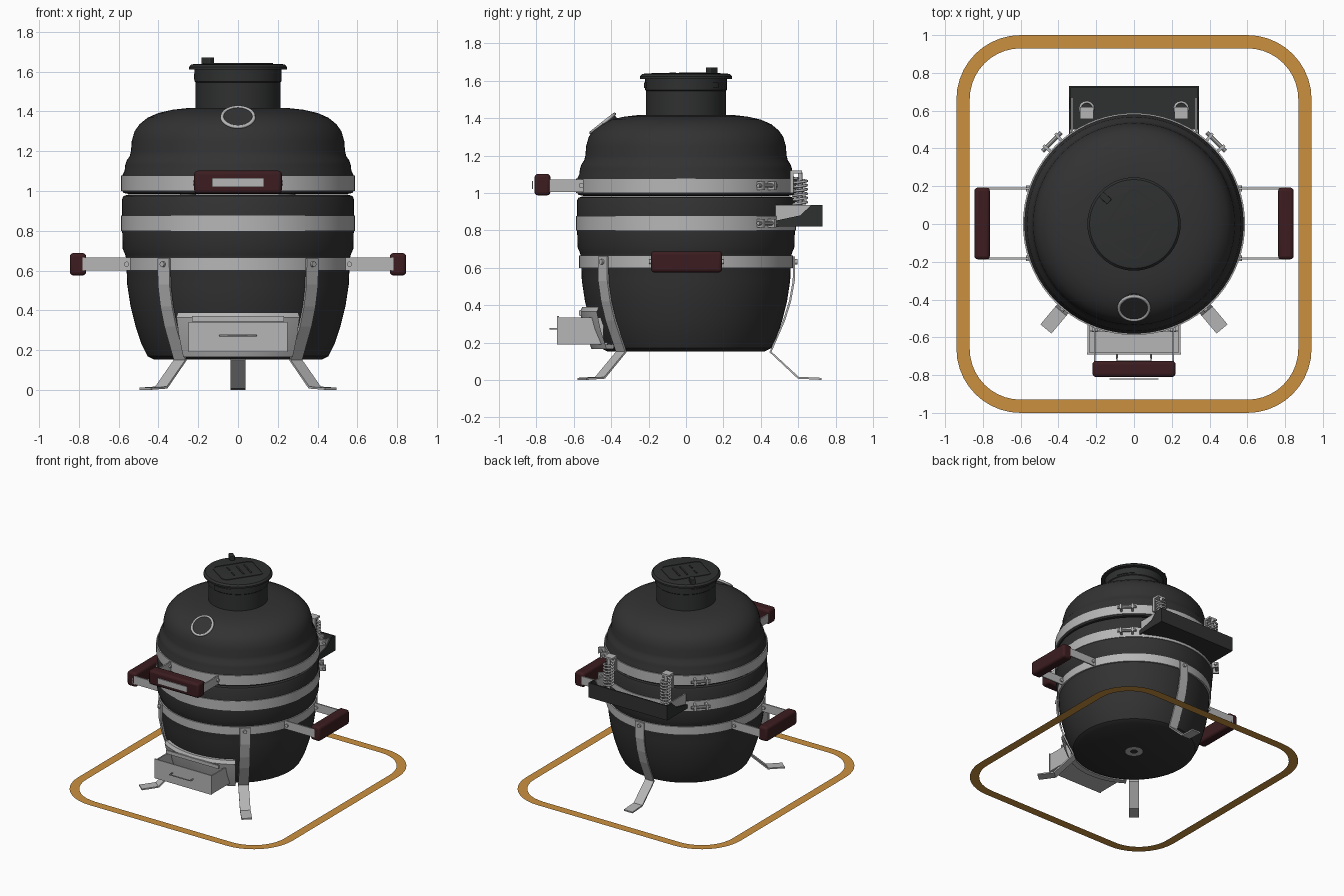
import bpy, bmesh, math
from mathutils import Vector, Matrix

old = bpy.data.objects.get("Cube")
if old:
    bpy.data.objects.remove(old, do_unlink=True)


def material(name, r, g, b):
    m = bpy.data.materials.new(name)
    m.use_nodes = True
    m.diffuse_color = (r, g, b, 1)
    m.node_tree.nodes["Principled BSDF"].inputs["Base Color"].default_value = (r, g, b, 1)
    return m


CERAMIC = material("charcoal ceramic", 0.032, 0.032, 0.032)
IRON = material("dark iron", 0.028, 0.030, 0.029)
STEEL = material("brushed steel", 0.47, 0.47, 0.47)
WOOD = material("dark red wood", 0.045, 0.012, 0.014)
AMBER = material("amber", 0.60, 0.28, 0.05)
smooth = []


def finish(name, bm, mat, rounded=False, turn=0.0):
    bmesh.ops.remove_doubles(bm, verts=bm.verts, dist=0.0001)
    bmesh.ops.recalc_face_normals(bm, faces=bm.faces)
    me = bpy.data.meshes.new(name)
    bm.to_mesh(me)
    bm.free()
    ob = bpy.data.objects.new(name, me)
    bpy.context.collection.objects.link(ob)
    me.materials.append(mat)
    ob.rotation_euler.z = turn
    if rounded:
        smooth.append(ob)
    return ob


def box(name, x, y, z, mat, bevel=0, turn=0.0):
    bm = bmesh.new()
    bmesh.ops.create_cube(bm, size=1)
    for v in bm.verts:
        v.co = Vector([lo + (c + 0.5) * (hi - lo) for c, (lo, hi) in zip(v.co, (x, y, z))])
    ob = finish(name, bm, mat, bevel > 0, turn)
    if bevel:
        mod = ob.modifiers.new("soft edges", "BEVEL")
        mod.width, mod.segments = bevel, 3
    return ob


def lathe(name, profile, mat, start=0.0, sweep=2 * math.pi, steps=72, closed=False):
    """Turn an (r, z) profile about the upright axis."""
    bm = bmesh.new()
    vs = [bm.verts.new((r * math.cos(start), r * math.sin(start), z)) for r, z in profile]
    es = [bm.edges.new(p) for p in zip(vs, vs[1:])]
    if closed:
        es.append(bm.edges.new((vs[-1], vs[0])))
    bmesh.ops.spin(bm, geom=vs + es, cent=(0, 0, 0), axis=(0, 0, 1), angle=sweep, steps=steps)
    return finish(name, bm, mat, True)


def prism(name, outline, x0, x1, mat):
    """Extrude a (y, z) outline along x."""
    bm = bmesh.new()
    f = bm.faces.new([bm.verts.new((x0, y, z)) for y, z in outline])
    new = bmesh.ops.extrude_face_region(bm, geom=[f])["geom"]
    for v in new:
        if isinstance(v, bmesh.types.BMVert):
            v.co.x = x1
    return finish(name, bm, mat)


def cylinder(name, centre, axis, r, depth, mat, sides=16):
    bm = bmesh.new()
    m = Matrix.Translation(centre) @ Vector(axis).to_track_quat("Z", "Y").to_matrix().to_4x4()
    bmesh.ops.create_cone(bm, cap_ends=True, segments=sides, radius1=r, radius2=r, depth=depth, matrix=m)
    return finish(name, bm, mat, True)


def wire(name, pts, r, mat):
    cu = bpy.data.curves.new(name, "CURVE")
    cu.dimensions = "3D"
    cu.bevel_depth, cu.bevel_resolution = r, 2
    cu.use_fill_caps = True
    sp = cu.splines.new("POLY")
    sp.points.add(len(pts) - 1)
    for p, co in zip(sp.points, pts):
        p.co = (*co, 1)
    cu.materials.append(mat)
    ob = bpy.data.objects.new(name, cu)
    bpy.context.collection.objects.link(ob)
    return ob


def rounded_frame(name, w, h, r, border, z, mat):
    """Flat rounded rectangle ring; w and h are half sizes."""
    bm = bmesh.new()
    loops = []
    for inset in (0, border):
        loop = []
        for k, (sx, sy) in enumerate(((1, 1), (-1, 1), (-1, -1), (1, -1))):
            for i in range(11):
                a = math.radians(90 * k + 9 * i)
                loop.append(bm.verts.new((sx * (w - r) + (r - inset) * math.cos(a),
                                          sy * (h - r) + (r - inset) * math.sin(a), z)))
        loops.append(loop)
    outer, inner = loops
    for i in range(len(outer)):
        bm.faces.new((outer[i - 1], outer[i], inner[i], inner[i - 1]))
    return finish(name, bm, mat)


# Ceramic bowl, lid and chimney
lathe("bowl", [(0, .152), (.42, .152), (.455, .17), (.485, .23), (.515, .32), (.54, .42), (.557, .53),
               (.562, .66), (.567, .68), (.58, .71), (.582, .80), (.582, .96), (.575, .975), (.55, .982),
               (0, .982)], CERAMIC)
lathe("lid", [(0, .985), (.55, .985), (.575, .99), (.58, 1.0), (.58, 1.08), (.57, 1.10), (.567, 1.13),
              (.558, 1.155), (.544, 1.175), (.538, 1.20), (.534, 1.25), (.52, 1.30), (.495, 1.335),
              (.455, 1.368), (.40, 1.392), (.33, 1.408), (.25, 1.417), (0, 1.42)], CERAMIC)
lathe("chimney", [(0, 1.40), (.213, 1.40), (.213, 1.545), (.218, 1.55), (.218, 1.615), (0, 1.615)], IRON)
lathe("chimney_cap", [(0, 1.61), (.247, 1.61), (.247, 1.622), (.235, 1.635), (.22, 1.638), (0, 1.638)], IRON)
lathe("bottom_drain", [(.03, .15), (.065, .15)], STEEL)

# Chimney cap vent, knob and latch tabs
vent = rounded_frame("cap_vent_frame", .125, .16, .045, .012, 1.642, IRON)
vent.rotation_euler.z = math.radians(-34)
vent.modifiers.new("thickness", "SOLIDIFY").thickness = .006
for k, s in enumerate((-1, 1)):
    box(f"cap_vent_slot_{k}", (s * .045 - .025, s * .045 + .025), (-.06, -.05), (1.636, 1.643), IRON,
        turn=math.radians(-34))
    box(f"cap_vent_bar_{k}", (-.07, .07), (s * .03 + .04, s * .03 + .052), (1.636, 1.643), IRON,
        turn=math.radians(-34))
box("cap_knob", (.175, .235), (-.018, .018), (1.63, 1.672), IRON, .005, math.radians(138))
for k, deg in enumerate((-105, 15, 135)):
    lathe(f"chimney_latch_{k}", [(.217, 1.56), (.224, 1.56), (.224, 1.59), (.217, 1.59)], IRON,
          math.radians(deg), math.radians(36), 8, True)

# Steel bands with clamp tabs and bolts
for name, r, z0, z1 in (("lower_band", .572, .60, .665), ("middle_band", .588, .80, .876),
                        ("upper_band", .588, 1.0, 1.078)):
    lathe(name, [(r - .02, z0), (r, z0), (r, z1), (r - .02, z1)], STEEL, closed=True)
    if name == "lower_band":
        continue
    mid = (z0 + z1) / 2
    for side, base in (("left", 45), ("right", 135)):
        for d in (-4, 4):
            box(f"{name}_tab_{side}_{d}", (.58, .635), (-.008, .008), (mid - .022, mid + .022), STEEL,
                turn=math.radians(base + d))
        a = math.radians(base)
        cylinder(f"{name}_bolt_{side}", (.615 * math.cos(a), .615 * math.sin(a), mid),
                 (-math.sin(a), math.cos(a), 0), .011, .14, STEEL, 10)

# Bent strap legs
leg_path = [(.578, .66), (.576, .53), (.556, .42), (.525, .32), (.452, .15), (.60, .012), (.725, .006)]
for name, deg in (("left_leg", -50), ("right_leg", -130), ("back_leg", 90)):
    bm = bmesh.new()
    rows = [[bm.verts.new((r, s * .038, z)) for s in (-1, 1)] for r, z in leg_path]
    for p, q in zip(rows, rows[1:]):
        bm.faces.new((p[0], p[1], q[1], q[0]))
    leg = finish(name, bm, STEEL, False, math.radians(deg))
    mod = leg.modifiers.new("thickness", "SOLIDIFY")
    mod.thickness, mod.offset = .011, 0
    a = math.radians(deg)
    d = Vector((math.cos(a), math.sin(a), 0))
    cylinder(name + "_bolt", d * .588 + Vector((0, 0, .632)), d, .014, .016, STEEL)

# Side handles and front handle
for side, s in (("left", 1), ("right", -1)):
    box(f"{side}_handle", sorted((s * .763, s * .845)), (-.187, .193), (.575, .688), WOOD, .018)
    for k, y in enumerate((-.182, .188)):
        box(f"{side}_handle_bracket_{k}", sorted((s * .535, s * .80)), (y - .005, y + .005), (.60, .665), STEEL)
        cylinder(f"{side}_handle_bolt_{k}", (s * .56, y, .632), (0, 1, 0), .013, .03, STEEL)
    box(f"front_handle_bracket_{side}", (s * .208 - .005, s * .208 + .005), (-.78, -.53), (1.005, 1.072), STEEL)
    cylinder(f"front_handle_bolt_{side}", (s * .208, -.56, 1.04), (1, 0, 0), .013, .03, STEEL)
box("front_handle", (-.22, .22), (-.81, -.725), (.987, 1.102), WOOD, .018)
box("front_handle_plate", (-.13, .13), (-.824, -.818), (1.02, 1.065), STEEL)

# Round thermometer on the lid
tilt = Vector((0, -.62, .785))
gauge = Vector((0, -.438, 1.362))
cylinder("thermometer_face", gauge, tilt, .078, .03, CERAMIC, 40)
q = tilt.to_track_quat("Z", "Y")
turns = [math.radians(9 * i) for i in range(41)]
wire("thermometer_ring", [gauge + tilt * .012 + q @ Vector((.08 * math.cos(a), .08 * math.sin(a), 0))
                          for a in turns], .009, STEEL)

# Draught collar and ash drawer
span = math.radians(66)
lathe("draught_collar", [(.46, .165), (.505, .165), (.545, .27), (.568, .365), (.555, .39), (.50, .39)],
      STEEL, -math.pi / 2 - span / 2, span, 16, True)
box("collar_shadow_slot", (-.23, .23), (-.573, -.56), (.345, .372), STEEL)
box("drawer_front", (-.25, .25), (-.69, -.68), (.19, .342), STEEL)
box("drawer_floor", (-.245, .245), (-.685, -.42), (.19, .20), STEEL)
for side, s in (("left", 1), ("right", -1)):
    box(f"drawer_side_{side}", sorted((s * .235, s * .245)), (-.685, -.44), (.195, .335), STEEL)
wire("drawer_pull", [(-.09, -.68, .274), (-.09, -.727, .274), (.09, -.727, .274), (.09, -.68, .274)],
     .005, STEEL)

# Rear hinge tray with brackets and springs
box("tray_floor", (-.345, .345), (.50, .73), (.82, .83), IRON)
box("tray_back", (-.345, .345), (.72, .73), (.82, .935), IRON)
side_shape = [(.47, .82), (.73, .82), (.73, .935), (.67, .935), (.61, .88), (.47, .85)]
bracket_shape = [(.47, .85), (.62, .85), (.67, .935), (.47, .935)]
for side, s in (("left", 1), ("right", -1)):
    prism(f"tray_side_{side}", side_shape, s * .345, s * .335, IRON)
    prism(f"hinge_bracket_{side}", bracket_shape, s * .333, s * .323, STEEL)
    x = s * .25
    coil = [(x + .036 * math.cos(t * .5), .61 + .036 * math.sin(t * .5), .90 + t * .0018) for t in range(101)]
    wire(f"spring_{side}", coil, .007, STEEL)
    cylinder(f"spring_rod_{side}", (x, .61, .97), (0, 0, 1), .012, .28, STEEL)
    box(f"spring_mount_{side}", (x - .035, x + .035), (.555, .575), (1.0, 1.12), STEEL)
    box(f"spring_cap_{side}", (x - .035, x + .035), (.56, .62), (1.105, 1.12), STEEL)

# Floor outline around the stand
rounded_frame("floor_outline", .94, 1.0, .34, .07, 0, AMBER)

# Smooth rounded parts, keeping crisp edges
bpy.ops.object.select_all(action="DESELECT")
for ob in smooth:
    ob.select_set(True)
bpy.context.view_layer.objects.active = smooth[0]
bpy.ops.object.shade_smooth_by_angle(angle=math.radians(32))
